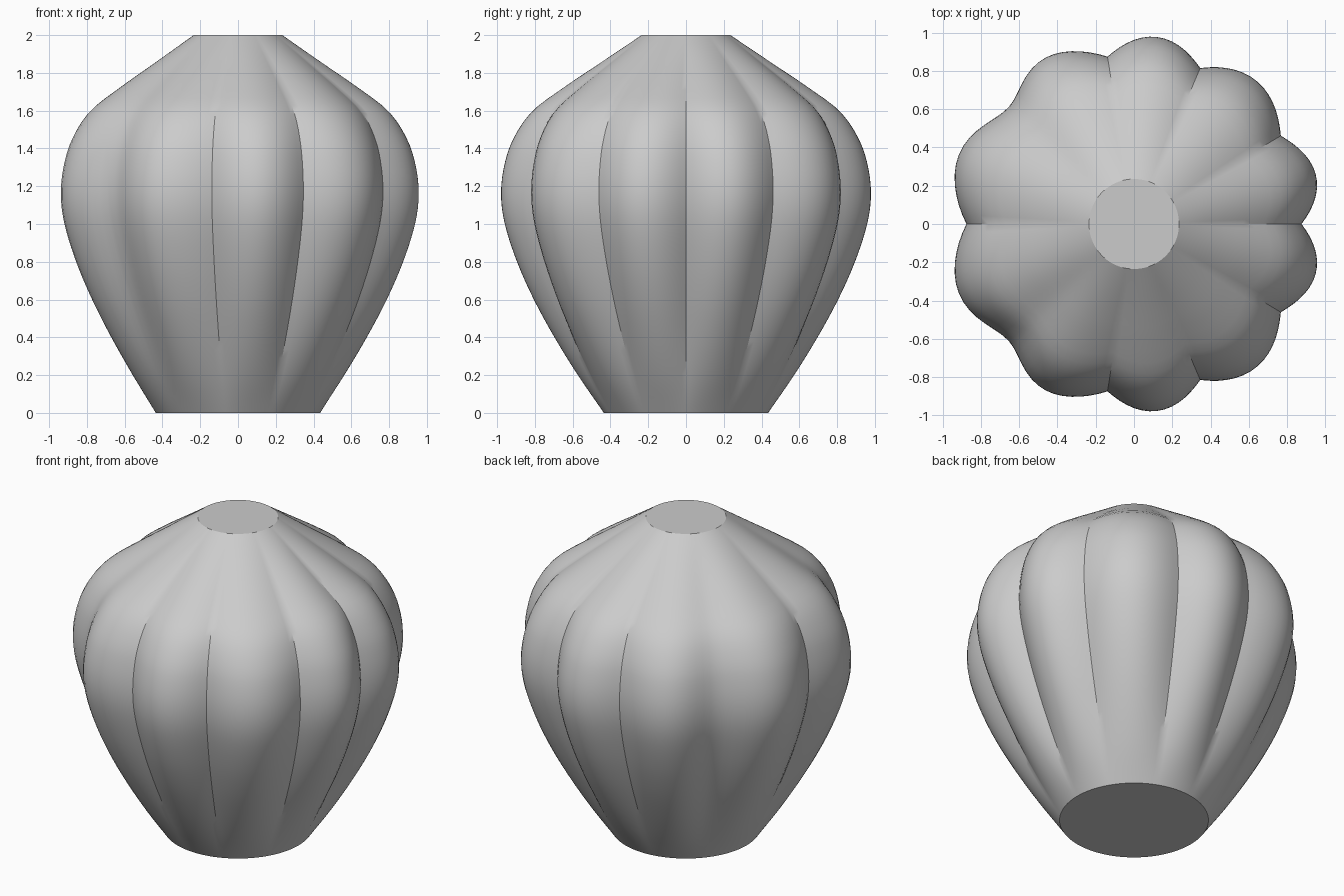
import bpy, bmesh, math
from math import sin, cos, pi, radians

cube = bpy.data.objects.get("Cube")
if cube:
    bpy.data.objects.remove(cube, do_unlink=True)

# Outer profile as (height, radius)
PROFILE = [(0, .435), (.2, .575), (.4, .70), (.6, .81), (.8, .90), (1, .965),
           (1.15, .985), (1.3, .97), (1.45, .92), (1.6, .815), (1.73, .64),
           (1.85, .46), (2, .235)]
# Grooves on one half: angle, depth, softness of the valley
HALF = [(0, .11, 1), (31, .09, 1), (67, .10, 1), (99, .10, 1), (137, .09, 1.7)]
GROOVES = HALF + [(180, .11, 1)] + [(360 - a, d, s) for a, d, s in HALF[::-1]]
LOBE_STEPS, ROWS = 14, 48


def slope(i):
    a, b = PROFILE[max(i - 1, 0)], PROFILE[min(i + 1, len(PROFILE) - 1)]
    return (b[1] - a[1]) / (b[0] - a[0])


def radius(z):
    """Smooth radius of the lobe crests at height z."""
    i = max(k for k in range(len(PROFILE) - 1) if PROFILE[k][0] <= z)
    (z0, r0), (z1, r1) = PROFILE[i], PROFILE[i + 1]
    h = z1 - z0
    t = (z - z0) / h
    return (r0 * (1 + 2 * t) * (1 - t) ** 2 + slope(i) * h * t * (1 - t) ** 2
            + r1 * t * t * (3 - 2 * t) + slope(i + 1) * h * t * t * (t - 1))


def groove_fade(z):
    """Grooves are deepest at the belly and vanish at both rims."""
    t = (z - 1.1) / (.9 if z > 1.1 else 1.1)
    return max(0, 1 - t * t) ** 1.3


# Angle and groove depth of every point around one ring
ring = []
for (a0, d0, s0), (a1, d1, s1) in zip(GROOVES, GROOVES[1:]):
    for k in range(LOBE_STEPS):
        t = k / LOBE_STEPS
        power = s0 + (s1 - s0) * t
        depth = (d0 + (d1 - d0) * t) * (1 - sin(pi * t) ** power)
        ring.append((radians(a0 + (a1 - a0) * t), depth))

# Lobed body with closed ends
bm = bmesh.new()
rows = []
for j in range(ROWS + 1):
    z = 2 * j / ROWS
    r, f = radius(min(z, 1.9999)), groove_fade(z)
    rows.append([bm.verts.new(((r - d * f) * cos(a), (r - d * f) * sin(a), z))
                 for a, d in ring])
n = len(ring)
for low, high in zip(rows, rows[1:]):
    for k in range(n):
        m = (k + 1) % n
        bm.faces.new((low[k], low[m], high[m], high[k]))
bm.faces.new(rows[0][::-1])
bm.faces.new(rows[-1])
mesh = bpy.data.meshes.new("lobed_vase")
bm.to_mesh(mesh)
bm.free()
vase = bpy.data.objects.new("lobed_vase", mesh)
bpy.context.collection.objects.link(vase)

# Plain grey surface
grey = bpy.data.materials.new("light_grey")
grey.use_nodes = True
colour = (.6, .6, .6, 1)
grey.diffuse_color = colour
grey.node_tree.nodes["Principled BSDF"].inputs["Base Color"].default_value = colour
mesh.materials.append(grey)

bpy.ops.object.select_all(action='DESELECT')
vase.select_set(True)
bpy.context.view_layer.objects.active = vase
bpy.ops.object.shade_smooth_by_angle(angle=radians(30))
